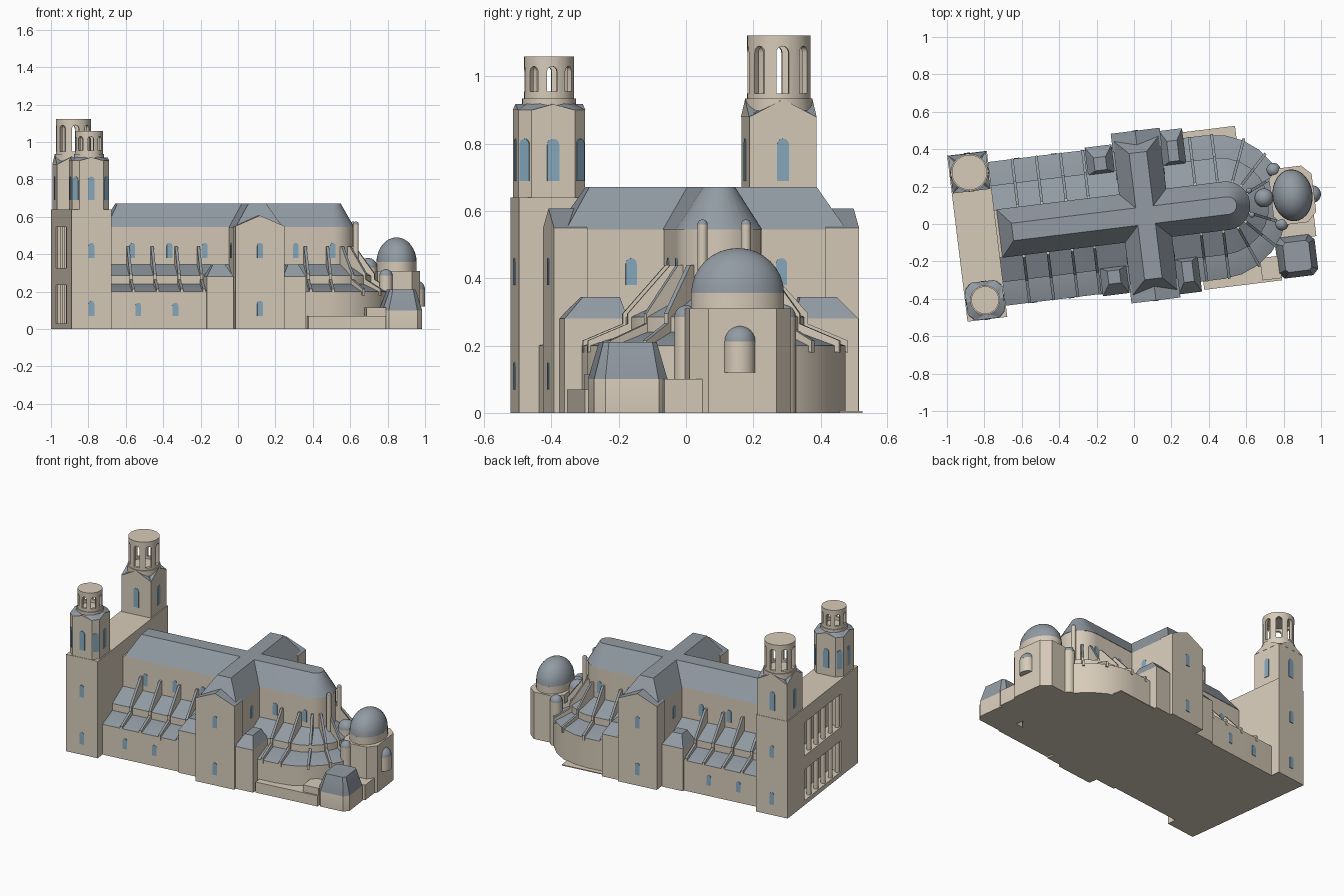
import bpy, bmesh, math
from mathutils import Matrix, Vector

if "Cube" in bpy.data.objects:
    bpy.data.objects.remove(bpy.data.objects["Cube"])

# church axis is turned 7 degrees and slightly off centre
M = Matrix.Rotation(math.radians(7), 4, 'Z') @ Matrix.Translation((0, 0.037, 0))


def mat(name, col):
    m = bpy.data.materials.new(name)
    m.diffuse_color = (*col, 1)
    m.use_nodes = True
    m.node_tree.nodes["Principled BSDF"].inputs["Base Color"].default_value = m.diffuse_color
    return m


STONE = mat("stone", (0.68, 0.60, 0.49))
SLATE = mat("slate", (0.29, 0.33, 0.37))
GLASS = mat("glass", (0.24, 0.40, 0.52))


def finish(name, bm, mats):
    bmesh.ops.recalc_face_normals(bm, faces=bm.faces)
    bm.transform(M)
    me = bpy.data.meshes.new(name)
    bm.to_mesh(me)
    bm.free()
    for m in mats:
        me.materials.append(m)
    ob = bpy.data.objects.new(name, me)
    bpy.context.collection.objects.link(ob)
    return ob


def loft(name, rings, roof=99):
    """rings: [(outline, z)...]; bands from index 'roof' on are slate."""
    bm = bmesh.new()
    vs = [[bm.verts.new((x, y, z)) for x, y in o] for o, z in rings]
    n = len(vs[0])
    for k in range(len(vs) - 1):
        for i in range(n):
            j = (i + 1) % n
            f = bm.faces.new((vs[k][i], vs[k][j], vs[k + 1][j], vs[k + 1][i]))
            f.material_index = int(k >= roof)
    bm.faces.new(vs[0])
    bm.faces.new(vs[-1]).material_index = int(roof < 99)
    return finish(name, bm, [STONE, SLATE])


def add_slab(bm, prof, t, loc, ang):
    c, s = math.cos(ang), math.sin(ang)
    a, b = [[bm.verts.new((loc[0] + d * c - k * s, loc[1] + d * s + k * c, z))
             for d, z in prof] for k in (-t / 2, t / 2)]
    n = len(prof)
    bm.faces.new(a)
    bm.faces.new(b)
    for i in range(n):
        bm.faces.new((a[i], a[(i + 1) % n], b[(i + 1) % n], b[i]))


def slab(name, prof, t, loc, ang=0, m=STONE):
    """Vertical profile (d, z) along direction ang with thickness t; slopes become slate."""
    bm = bmesh.new()
    add_slab(bm, prof, t, loc, ang)
    bmesh.ops.recalc_face_normals(bm, faces=bm.faces)
    for f in bm.faces:
        f.material_index = int(0.1 < f.normal.z < 0.99 and m is STONE)
    return finish(name, bm, [m, SLATE])


def rect(x0, x1, y0, y1, c=0):
    if not c:
        return [(x0, y0), (x1, y0), (x1, y1), (x0, y1)]
    return [(x0 + c, y0), (x1 - c, y0), (x1, y0 + c), (x1, y1 - c),
            (x1 - c, y1), (x0 + c, y1), (x0, y1 - c), (x0, y0 + c)]


def oval(x, y, rx, ry=None, n=32):
    ry = ry or rx
    return [(x + rx * math.cos(2 * math.pi * i / n), y + ry * math.sin(2 * math.pi * i / n)) for i in range(n)]


def stadium(x0, cx, w, n=12):
    arc = [(cx + w * math.cos(a), w * math.sin(a)) for a in
           (-math.pi / 2 + math.pi * i / n for i in range(n + 1))]
    return [(x0, -w)] + arc + [(x0, w)]


def box(name, x0, x1, y0, y1, z0, z1):
    return loft(name, [(rect(x0, x1, y0, y1), z0), (rect(x0, x1, y0, y1), z1)])


def arch(w, z0, z1, n=8):
    r = w / 2
    return [(-r, z0), (r, z0)] + [(r * math.cos(math.pi * i / n), z1 - r + r * math.sin(math.pi * i / n))
                                  for i in range(n + 1)]


def window(x, y, z0, z1, w=0.03, ang=0):
    slab("window", arch(w, z0, z1), 0.006, (x, y), ang, GLASS)


def dome(name, x, y, z, rx, ry, rz):
    bm = bmesh.new()
    bmesh.ops.create_uvsphere(bm, u_segments=32, v_segments=16, radius=1)
    bmesh.ops.bisect_plane(bm, geom=bm.verts[:] + bm.edges[:] + bm.faces[:],
                           plane_co=(0, 0, 0), plane_no=(0, 0, -1), clear_outer=True)
    bm.transform(Matrix.Translation((x, y, z)) @ Matrix.Diagonal((rx, ry, rz, 1)))
    return finish(name, bm, [SLATE])


def lantern(name, x, y, r, z0, z1, a0, a1):
    # hollow drum with eight arched openings
    ri = r * 0.8
    ob = loft(name, [(oval(x, y, ri), z1 - 0.02), (oval(x, y, ri), z0), (oval(x, y, r), z0), (oval(x, y, r), z1)])
    bm = bmesh.new()
    for i in range(8):
        a = i * math.pi / 4
        add_slab(bm, arch(r * 0.40, a0, a1), r * 0.6, (x + r * math.cos(a), y + r * math.sin(a)), a + math.pi / 2)
    cut = finish("lantern_cutter", bm, [STONE])
    cut.hide_render = True
    mod = ob.modifiers.new("openings", 'BOOLEAN')
    mod.operation, mod.object, mod.solver = 'DIFFERENCE', cut, 'EXACT'
    dg = bpy.context.evaluated_depsgraph_get()
    ob.data = bpy.data.meshes.new_from_object(ob.evaluated_get(dg))
    ob.modifiers.clear()
    bpy.data.objects.remove(cut)


# west front: tower bases, two storey porch with columns
TX, TY = -0.84, 0.344
for s in (-1, 1):
    y0, y1 = sorted((s * 0.235, s * 0.447))
    box("tower_base", -0.947, -0.733, y0, y1, 0, 0.64)
    for z in (0.07, 0.38):
        window(TX, s * 0.447, z, z + 0.08)
box("porch_back_wall", -0.87, -0.733, -0.24, 0.24, 0, 0.64)
for z0, z1 in ((0, 0.03), (0.235, 0.325), (0.545, 0.64)):
    box("porch_band", -0.947, -0.86, -0.24, 0.24, z0, z1)
for z0, z1 in ((0.03, 0.235), (0.325, 0.545)):
    for i in range(6):
        c = oval(-0.925, -0.225 + i * 0.09, 0.014, n=12)
        loft("porch_column", [(c, z0), (c, z1)])

# tower tops: (side, chamfer, wall top, gable peak, gable half width, drum radius, drum top, opening range)
for s, ch, zt, zg, gw, r, z1, a0, a1 in ((1, 0, 0.88, 0.932, 0.1, 0.094, 1.122, 0.95, 1.09),
                                         (-1, 0.035, 0.9, 0.918, 0.065, 0.074, 1.06, 0.955, 1.03)):
    y = s * TY
    sq = rect(TX - 0.1, TX + 0.1, y - 0.1, y + 0.1, ch)
    inner = rect(TX - 0.07, TX + 0.07, y - 0.07, y + 0.07, ch)
    loft("tower_shaft", [(sq, 0.64), (sq, zt), (inner, zt + 0.02)], 1)
    for a in (0, math.pi / 2):
        slab("tower_gable", [(-gw, zt), (gw, zt), (0, zg)], 0.202, (TX, y), a)
    ring = oval(TX, y, r + 0.006)
    loft("lantern_base", [(ring, zt), (ring, 0.935)])
    lantern("lantern", TX, y, r, 0.93, z1, a0, a1)
    for i in range(0, 8, 1 if ch else 2):
        a, d = i * math.pi / 4, (0.117 if i % 2 else 0.1)
        window(TX + d * math.cos(a), y + d * math.sin(a), 0.69, 0.815, 0.036, a + math.pi / 2)

# high nave, choir and its hipped roof
W = 0.127
loft("nave", [(stadium(-0.74, 0.5, W), 0), (stadium(-0.74, 0.5, W), 0.545)])
loft("nave_roof", [(stadium(-0.72, 0.5, W + 0.003), 0.545), (stadium(-0.65, 0.51, 0.047), 0.672)], 0)

# inner and outer aisles running around the apse
loft("inner_aisle", [(stadium(-0.74, 0.47, 0.26), 0), (stadium(-0.74, 0.47, 0.26), 0.285),
                     (stadium(-0.74, 0.5, W), 0.345)], 1)
loft("outer_aisle", [(stadium(-0.74, 0.44, 0.387), 0), (stadium(-0.74, 0.44, 0.387), 0.2),
                     (stadium(-0.74, 0.47, 0.26), 0.24)], 1)

# transept, hipped roof and gabled ends
CX = 0.067
box("transept", CX - W, CX + W, -0.42, 0.42, 0, 0.545)
loft("transept_roof", [(rect(CX - W, CX + W, -0.42, 0.42), 0.545),
                       (rect(CX - 0.047, CX + 0.047, -0.34, 0.34), 0.672)], 0)
for s in (-1, 1):
    slab("transept_end", [(-0.132, 0), (0.132, 0), (0.132, 0.55), (0, 0.607), (-0.132, 0.55)],
         0.1, (CX, s * 0.407))
    for z in (0.07, 0.38):
        window(CX, s * 0.457, z, z + 0.08)
    for x in (CX - W, CX + W):
        window(x, s * 0.225, 0.38, 0.46, 0.033, math.pi / 2)
    # chapels in the transept corners
    for x, h, e in ((-0.14, 0.072, 0.40), (0.255, 0.062, 0.44)):
        o = rect(x - h, x + h, *sorted((s * 0.25, s * e)))
        t = rect(x - h * 0.45, x + h * 0.45, *sorted((s * 0.27, s * (e - 0.06))))
        loft("corner_chapel", [(o, 0), (o, 0.28), (t, 0.345)], 1)
    for x in (-0.58, -0.38, -0.19, 0.30, 0.50):
        window(x, s * W, 0.38, 0.46)
    for x in (-0.58, -0.38):
        window(x, s * 0.387, 0.07, 0.14)

    # buttresses along the nave and radiating around the apse
    def buttress(x, ang, e1, e2):
        slab("buttress", [(0.11, 0.2), (e2, 0.18), (e2, 0.215), (e1, 0.265), (e1, 0.295),
                          (0.142, 0.44), (0.11, 0.44)], 0.015, (x, 0), ang)
    for x in (-0.605, -0.475, -0.345, -0.225, 0.35, 0.47):
        buttress(x, s * math.pi / 2, 0.27, 0.389)
    for a, e2 in ((68, 0.372), (46, 0.35), (24, 0.335)):
        buttress(0.5, s * math.radians(a), 0.25, e2)

    # round turrets beside the apse
    c = oval(0.632, s * 0.065, 0.015, n=16)
    loft("apse_turret", [(c, 0.3), (c, 0.56)])
    dome("turret_cap", 0.632, s * 0.065, 0.56, 0.015, 0.015, 0.015)

# domed east chapel with projecting niche
DX, DY = 0.86, 0.012
body = rect(DX - 0.115, DX + 0.115, DY - 0.152, DY + 0.152, 0.05)
loft("east_chapel", [(body, 0), (body, 0.31)])
drum = oval(DX, DY, 0.107, 0.139)
loft("dome_drum", [(drum, 0.3), (drum, 0.357)])
dome("east_dome", DX, DY, 0.355, 0.107, 0.139, 0.135)
niche = oval(0.965, 0.005, 0.047, n=24)
loft("east_niche", [(niche, 0.12), (niche, 0.212)])
dome("niche_dome", 0.965, 0.005, 0.212, 0.047, 0.047, 0.047)

# small domed turrets between ambulatory and chapel
for x, y, r, z in ((0.707, 0.017, 0.05, 0.33), (0.775, 0.16, 0.037, 0.285), (0.785, -0.133, 0.035, 0.285)):
    c = oval(x, y, r, n=24)
    loft("small_turret", [(c, 0), (c, z)])
    dome("small_dome", x, y, z, r, r, r)

# sacristy with mansard roof, low links and terraces
sac = rect(0.735, 0.948, -0.425, -0.205, 0.03)
loft("sacristy", [(sac, 0), (sac, 0.1), (rect(0.775, 0.915, -0.395, -0.235, 0.015), 0.21)], 1)
box("sacristy_link", 0.74, 0.96, -0.22, -0.1, 0, 0.1)
box("low_wing", 0.33, 0.75, -0.432, -0.3, 0, 0.07)
box("low_wing_step", 0.645, 0.75, -0.42, -0.3, 0, 0.115)
box("terrace_north", 0.3, 0.6, 0.3, 0.418, 0, 0.006)

for ob in bpy.data.objects:
    ob.select_set(True)
    bpy.context.view_layer.objects.active = ob
bpy.ops.object.shade_smooth_by_angle(angle=math.radians(24))
